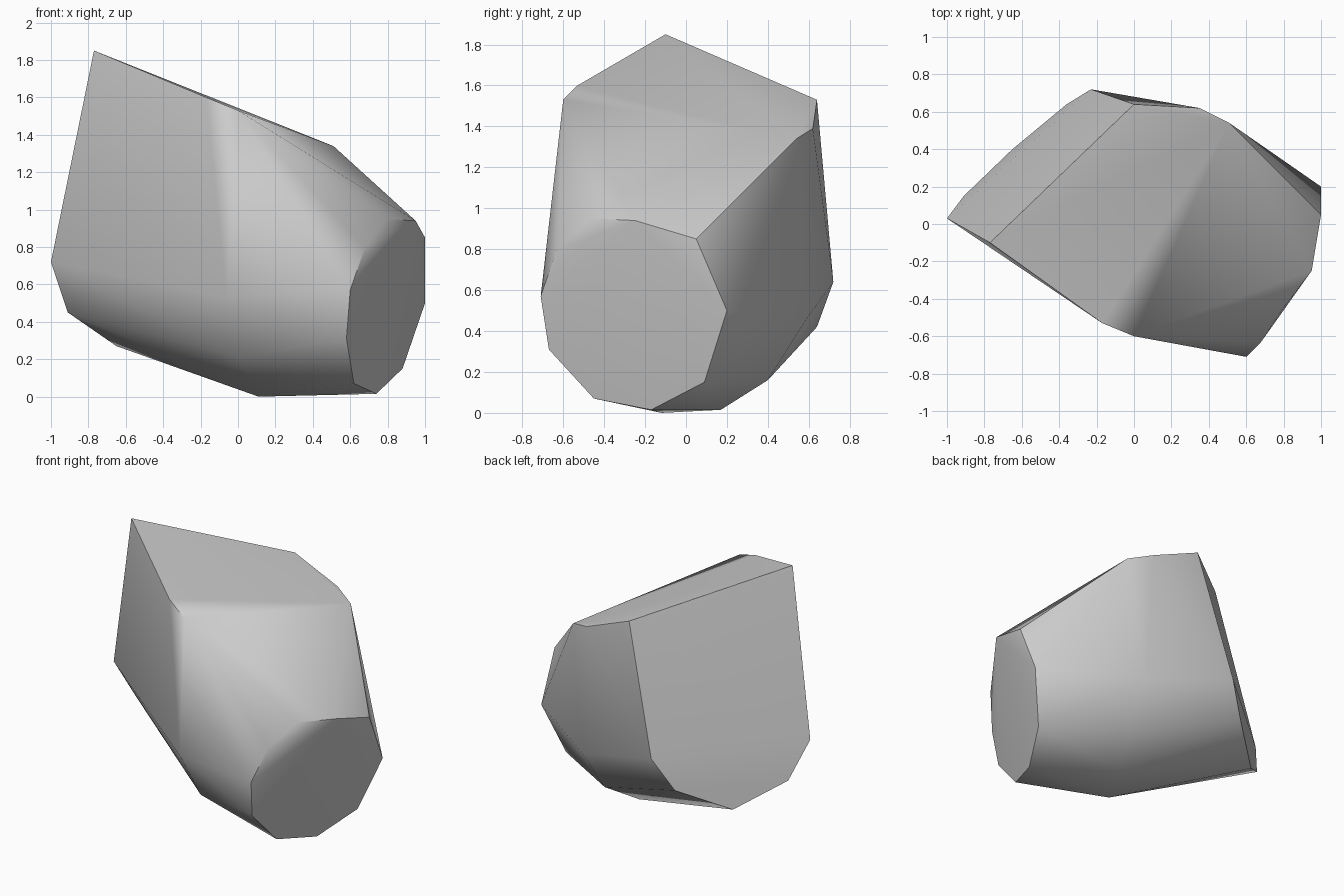
import bpy
import bmesh
import math

default_cube = bpy.data.objects.get("Cube")
if default_cube:
    bpy.data.objects.remove(default_cube, do_unlink=True)


def make_material(name, colour):
    material = bpy.data.materials.new(name)
    material.use_nodes = True
    material.diffuse_color = colour
    shader = material.node_tree.nodes["Principled BSDF"]
    shader.inputs["Base Color"].default_value = colour
    shader.inputs["Roughness"].default_value = 0.8
    return material


def convex_block(name, outlines, material):
    """Wrap a convex skin round several cross-section outlines."""
    bm = bmesh.new()
    for outline in outlines:
        for corner in outline:
            bm.verts.new(corner)
    hull = bmesh.ops.convex_hull(bm, input=bm.verts[:])
    unused = [item for item in hull["geom_interior"] + hull["geom_unused"]
              if isinstance(item, bmesh.types.BMVert)]
    bmesh.ops.delete(bm, geom=list(set(unused)), context="VERTS")

    # Merge triangles that belong to one flat cut
    bmesh.ops.dissolve_limit(bm, angle_limit=math.radians(3),
                             verts=bm.verts[:], edges=bm.edges[:])
    bmesh.ops.recalc_face_normals(bm, faces=bm.faces[:])

    mesh = bpy.data.meshes.new(name)
    bm.to_mesh(mesh)
    bm.free()
    mesh.materials.append(material)
    block = bpy.data.objects.new(name, mesh)
    bpy.context.scene.collection.objects.link(block)
    return block


# Large flat cut at the back left of the block
broad_cut = [
    (-.77, -.1, 1.85), (0, .64, 1.53), (-.23, .72, .64), (-.36, .64, .42),
    (-.65, .4, .27), (-.91, .15, .45), (-1, .03, .72),
]

# Waist of the block, running under the belly
waist = [
    (-.06, -.57, .53), (0, -.42, .21), (.11, -.12, 0),
    (.25, .17, .015), (.36, .4, .16), (.4, .59, .46),
]

# Many-sided flat end
end_cut = [
    (.74, -.17, .015), (.62, -.45, .07), (.58, -.67, .31),
    (.6, -.71, .57), (.68, -.63, .8), (.79, -.46, .95),
    (1, .05, .85), (1, .2, .5), (.88, .09, .15),
]

# Rim of the sloping top
top_rim = [
    (-.17, -.53, 1.6), (0, -.6, 1.53), (.51, .54, 1.34),
    (.35, .62, 1.39), (.95, -.25, .94),
]

stone_grey = make_material("stone grey", (.6, .6, .6, 1))
block = convex_block("faceted_stone", [broad_cut, waist, end_cut, top_rim],
                     stone_grey)

# Soft shading over the rounded belly, crisp edges at the cuts
bpy.ops.object.select_all(action="DESELECT")
block.select_set(True)
bpy.context.view_layer.objects.active = block
bpy.ops.object.shade_smooth_by_angle(angle=math.radians(32))
